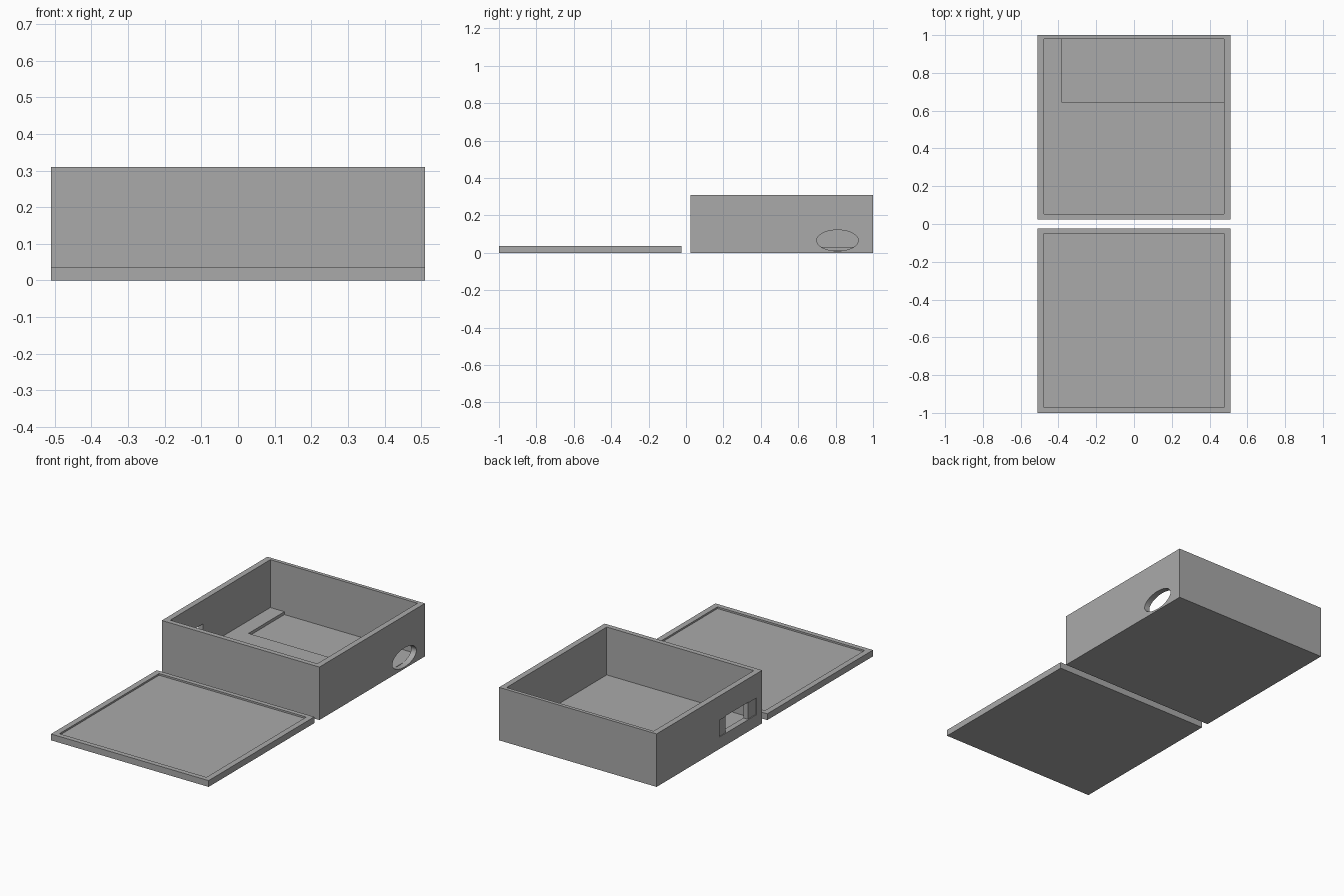
import bpy
import math

if "Cube" in bpy.data.objects:
    bpy.data.objects.remove(bpy.data.objects["Cube"])

# Single plastic colour
grey = bpy.data.materials.new("plain_grey")
grey.diffuse_color = (0.4, 0.4, 0.4, 1.0)
grey.use_nodes = True
grey.node_tree.nodes["Principled BSDF"].inputs["Base Color"].default_value = grey.diffuse_color


def block(name, x, y, z):
    """Axis-aligned block from (min, max) ranges."""
    bpy.ops.mesh.primitive_cube_add(
        size=1, location=[(r[0] + r[1]) / 2 for r in (x, y, z)])
    ob = bpy.context.object
    ob.name = name
    ob.scale = [r[1] - r[0] for r in (x, y, z)]
    bpy.ops.object.transform_apply(location=False, rotation=False, scale=True)
    ob.data.materials.append(grey)
    return ob


def cut(target, cutter):
    """Subtract the cutter from the target and discard it."""
    mod = target.modifiers.new("cut", 'BOOLEAN')
    mod.operation = 'DIFFERENCE'
    mod.solver = 'EXACT'
    mod.object = cutter
    cutter.hide_render = True
    bpy.ops.object.select_all(action='DESELECT')
    target.select_set(True)
    bpy.context.view_layer.objects.active = target
    bpy.ops.object.modifier_apply(modifier=mod.name)
    bpy.data.objects.remove(cutter, do_unlink=True)


# Open box with its cavity
INNER_X = (-0.476, 0.476)
box = block("open_box", (-0.51, 0.51), (0.024, 1.0), (0, 0.31))
cut(box, block("cavity", INNER_X, (0.053, 0.979), (0.03, 0.4)))

# Shallow pocket in the floor along the back wall
cut(box, block("floor_pocket", (-0.385, 0.476), (0.647, 0.979), (0.013, 0.1)))

# Port window in the left wall, with a thin outer recess around it
cut(box, block("port_recess", (-0.6, -0.505), (0.075, 0.417), (0.07, 0.168)))
cut(box, block("port_window", (-0.6, -0.4), (0.15, 0.357), (0.07, 0.172)))

# Oval opening in the right wall
bpy.ops.mesh.primitive_cylinder_add(vertices=64, radius=1, depth=0.1,
                                    location=(0.526, 0.81, 0.066),
                                    rotation=(0, math.pi / 2, 0))
oval = bpy.context.object
oval.name = "oval_cutter"
oval.scale = (0.056, 0.111, 1)
bpy.ops.object.transform_apply(location=False, rotation=True, scale=True)
oval.data.materials.append(grey)
cut(box, oval)

# Lid lying in front of the box, with a low rim
lid = block("lid", (-0.51, 0.51), (-1.0, -0.023), (0, 0.037))
cut(lid, block("lid_recess", INNER_X, (-0.971, -0.05), (0.027, 0.1)))

# Smooth the oval opening, keep all other edges sharp
for ob in (box, lid):
    bpy.ops.object.select_all(action='DESELECT')
    ob.select_set(True)
    bpy.context.view_layer.objects.active = ob
    bpy.ops.object.shade_smooth_by_angle(angle=math.radians(30))
